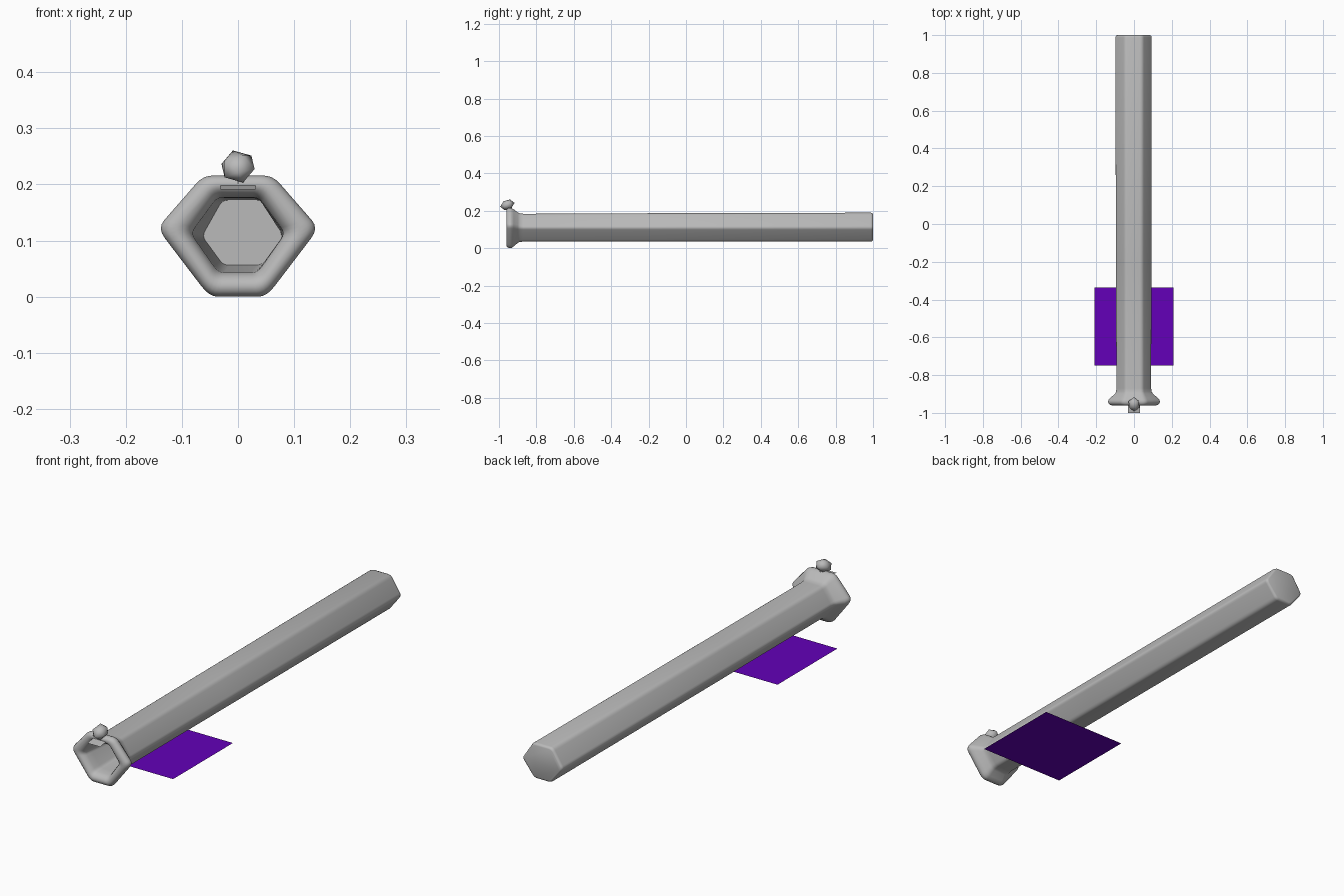
import bpy, bmesh, math
from mathutils import Vector, Matrix

cube = bpy.data.objects.get("Cube")
if cube:
    bpy.data.objects.remove(cube, do_unlink=True)


def material(name, rgb):
    m = bpy.data.materials.new(name)
    m.use_nodes = True
    color = (*rgb, 1)
    m.diffuse_color = color
    m.node_tree.nodes["Principled BSDF"].inputs["Base Color"].default_value = color
    return m


grey = material("plain grey", (0.49, 0.49, 0.49))
purple = material("deep purple", (0.125, 0.0, 0.48))


def add_object(name, bm, mat, smooth_angle=None):
    mesh = bpy.data.meshes.new(name)
    bm.to_mesh(mesh)
    bm.free()
    mesh.materials.append(mat)
    obj = bpy.data.objects.new(name, mesh)
    bpy.context.collection.objects.link(obj)
    if smooth_angle:
        bpy.ops.object.select_all(action="DESELECT")
        obj.select_set(True)
        bpy.context.view_layer.objects.active = obj
        bpy.ops.object.shade_smooth_by_angle(angle=math.radians(smooth_angle))


def rounded_hexagon(y, half, top, mid, low, flat_top, flat_low, shift=0, steps=4, cut=0.15):
    """Sideways hexagon in the xz plane with each corner rounded."""
    pts = [Vector((x + shift, y, z)) for x, z in (
        (half, mid), (flat_top, top), (-flat_top, top),
        (-half, mid), (-flat_low, low), (flat_low, low))]
    ring = []
    for i, p in enumerate(pts):
        a = p.lerp(pts[i - 1], cut)
        b = p.lerp(pts[(i + 1) % 6], cut)
        for k in range(steps + 1):
            t = k / steps
            ring.append(a.lerp(p, t).lerp(p.lerp(b, t), t))
    return ring


# Barrel: bore floor, bore wall, rounded lip, flare, tube and closed rear
stations = [
    (-0.72, 0.072, 0.172, 0.108, 0.056, 0.036, 0.034, 0.008),
    (-0.90, 0.083, 0.176, 0.112, 0.044, 0.036, 0.034, 0),
    (-0.935, 0.084, 0.177, 0.113, 0.043, 0.037, 0.035, 0),
    (-0.950, 0.091, 0.184, 0.114, 0.036, 0.040, 0.037, 0),
    (-0.958, 0.102, 0.191, 0.116, 0.028, 0.044, 0.040, 0),
    (-0.961, 0.115, 0.199, 0.118, 0.019, 0.048, 0.043, 0),
    (-0.959, 0.129, 0.207, 0.120, 0.010, 0.054, 0.046, 0),
    (-0.953, 0.139, 0.213, 0.122, 0.004, 0.059, 0.049, 0),
    (-0.943, 0.144, 0.216, 0.122, 0.000, 0.062, 0.051, 0),
    (-0.932, 0.142, 0.214, 0.122, 0.002, 0.060, 0.050, 0),
    (-0.921, 0.132, 0.208, 0.119, 0.010, 0.056, 0.047, 0),
    (-0.899, 0.105, 0.191, 0.113, 0.029, 0.049, 0.042, 0),
    (-0.888, 0.098, 0.186, 0.111, 0.034, 0.047, 0.041, -0.001),
    (-0.870, 0.096, 0.184, 0.110, 0.035, 0.046, 0.040, -0.001),
    (-0.20, 0.098, 0.187, 0.110, 0.035, 0.046, 0.040, -0.002),
    (0.988, 0.100, 0.190, 0.110, 0.035, 0.047, 0.041, -0.002),
    (0.997, 0.097, 0.187, 0.110, 0.038, 0.046, 0.040, -0.002),
    (1.00, 0.090, 0.181, 0.110, 0.044, 0.043, 0.037, -0.002),
]
bm = bmesh.new()
rings = [[bm.verts.new(p) for p in rounded_hexagon(*s)] for s in stations]
for r, s in zip(rings, rings[1:]):
    for i in range(len(r)):
        j = (i + 1) % len(r)
        bm.faces.new((r[i], r[j], s[j], s[i]))
bm.faces.new(rings[0])
bm.faces.new(rings[-1])
bmesh.ops.recalc_face_normals(bm, faces=bm.faces)
add_object("barrel", bm, grey, 55)


def sheet(name, half, y0, z0, y1, z1, mat):
    bm = bmesh.new()
    bm.faces.new([bm.verts.new(p) for p in (
        (-half, y0, z0), (half, y0, z0), (half, y1, z1), (-half, y1, z1))])
    add_object(name, bm, mat)


# Flat sheets: base panel and the slanted plate below the sight
sheet("base_panel", 0.21, -0.75, 0.002, -0.335, 0.002, purple)
sheet("sight_plate", 0.031, -1.0, 0.191, -0.93, 0.203, grey)

# Faceted sight bead, tilted up toward the rear, on a small stem
bm = bmesh.new()
bmesh.ops.create_icosphere(bm, subdivisions=1, radius=1, matrix=(
    Matrix.Translation((0, -0.955, 0.232)) @ Matrix.Rotation(math.radians(22), 4, "X")
    @ Matrix.Diagonal((0.033, 0.040, 0.028, 1)) @ Matrix.Rotation(math.radians(80), 4, "X")))
add_object("sight_bead", bm, grey, 60)

bm = bmesh.new()
bmesh.ops.create_cone(bm, cap_ends=True, segments=6, radius1=0.016, radius2=0.012, depth=0.03,
                      matrix=Matrix.Translation((0, -0.945, 0.216)))
add_object("sight_stem", bm, grey, 40)
